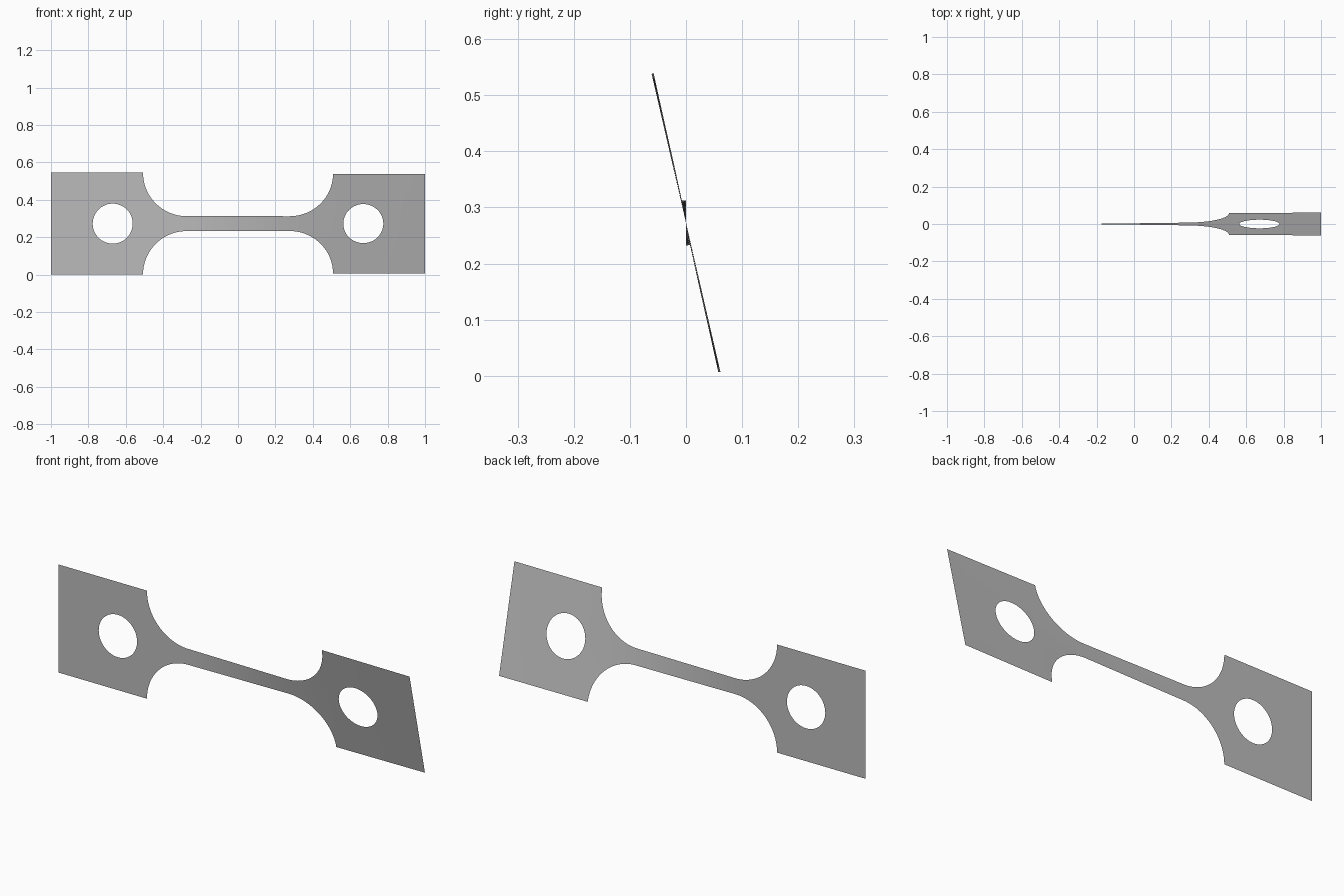
import bpy, bmesh
from math import sin, cos, pi, radians
from mathutils import Vector

if "Cube" in bpy.data.objects:
    bpy.data.objects.remove(bpy.data.objects["Cube"], do_unlink=True)

HALF_H = 0.2725     # half height of the end plates
FILLET = 0.2325     # radius of the shoulder arcs
CORNER_X = 0.508    # inner corner of the end plates
NECK_X = CORNER_X - FILLET
HOLE_X, HOLE_R = 0.67, 0.107
ARC, RING = 24, 48

# Twist angle in degrees along the length: the left end stays upright
TWIST = [(-1, 0), (-NECK_X, 0), (NECK_X, 10.3), (CORNER_X, 12.2), (1, 13)]


def twist_at(x):
    for (x0, a0), (x1, a1) in zip(TWIST, TWIST[1:]):
        if x <= x1:
            return radians(a0 + (a1 - a0) * (x - x0) / (x1 - x0))
    return radians(TWIST[-1][1])


def add_loop(bm, points):
    verts = [bm.verts.new((x, 0, z)) for x, z in points]
    for a, b in zip(verts, verts[1:] + verts[:1]):
        bm.edges.new((a, b))


# Outline: one quarter, mirrored round the centre
quarter = [(1, HALF_H)]
for i in range(ARC + 1):
    a = -pi / 2 * i / ARC
    quarter.append((NECK_X + FILLET * cos(a), HALF_H + FILLET * sin(a)))
upper = quarter + [(-x, z) for x, z in reversed(quarter)]
outline = upper + [(x, -z) for x, z in reversed(upper)]

bm = bmesh.new()
add_loop(bm, outline)

# Round hole in each end plate
for side in (-1, 1):
    add_loop(bm, [(side * HOLE_X + HOLE_R * cos(2 * pi * i / RING),
                   HOLE_R * sin(2 * pi * i / RING)) for i in range(RING)])

bmesh.ops.triangle_fill(bm, edges=bm.edges[:], use_beauty=True, normal=(0, -1, 0))

# Cross cuts so the sheet can twist smoothly
cuts = 32
for i in range(cuts + 1):
    x = -NECK_X + (1 + NECK_X) * i / cuts
    if x < 0.99:
        bmesh.ops.bisect_plane(bm, geom=bm.verts[:] + bm.edges[:] + bm.faces[:],
                               dist=1e-5, plane_co=(x, 0, 0), plane_no=(1, 0, 0))

# Front side faces -y
bm.normal_update()
back_facing = [f for f in bm.faces if f.normal.y > 0]
if back_facing:
    bmesh.ops.reverse_faces(bm, faces=back_facing)

# Twist about the long axis and lift onto the ground
for v in bm.verts:
    t, z = twist_at(v.co.x), v.co.z
    v.co = Vector((v.co.x, -z * sin(t), z * cos(t) + HALF_H))

for f in bm.faces:
    f.smooth = True

mesh = bpy.data.meshes.new("twisted_test_strip")
bm.to_mesh(mesh)
bm.free()
strip = bpy.data.objects.new("twisted_test_strip", mesh)
bpy.context.collection.objects.link(strip)

# Plain grey
grey = bpy.data.materials.new("plain_grey")
grey.use_nodes = True
colour = (0.5, 0.5, 0.5, 1)
grey.diffuse_color = colour
grey.node_tree.nodes["Principled BSDF"].inputs["Base Color"].default_value = colour
mesh.materials.append(grey)
